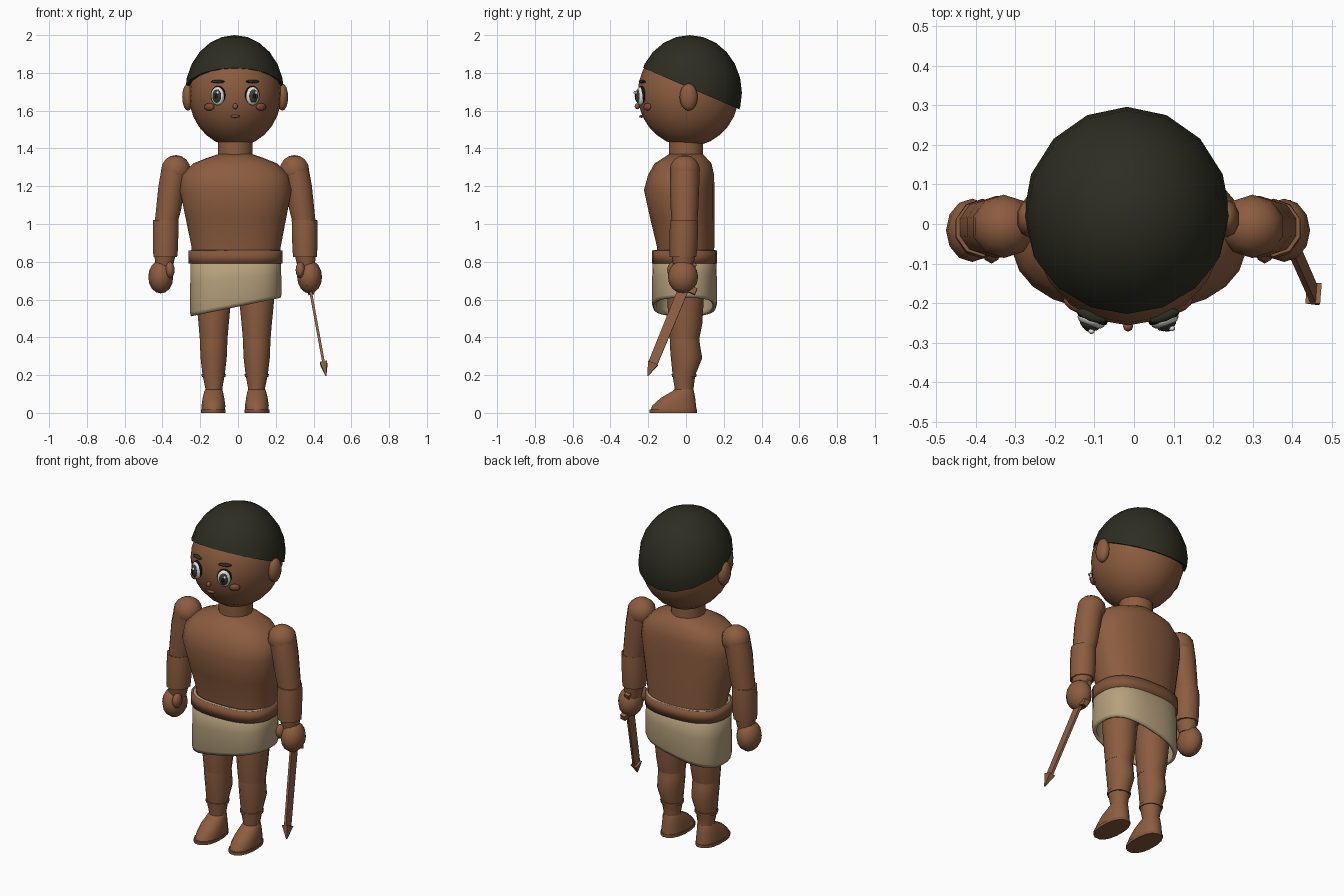
import bpy, bmesh, math
from mathutils import Matrix, Vector

if "Cube" in bpy.data.objects:
    bpy.data.objects.remove(bpy.data.objects["Cube"])

CX = -0.015          # body centre line (the sword shifts the bounding box)


def mat(name, rgb):
    m = bpy.data.materials.new(name)
    m.diffuse_color = (*rgb, 1)
    m.use_nodes = True
    m.node_tree.nodes["Principled BSDF"].inputs["Base Color"].default_value = m.diffuse_color
    return m


SKIN = mat("skin brown", (0.262, 0.108, 0.050))
BELT = mat("belt brown", (0.225, 0.092, 0.045))
WOOD = mat("wood brown", (0.260, 0.115, 0.058))
CLOTH = mat("tan cloth", (0.470, 0.355, 0.205))
HAIR = mat("hair dark", (0.026, 0.026, 0.016))
WHITE = mat("eye white", (0.75, 0.75, 0.73))
IRIS = mat("iris grey", (0.045, 0.045, 0.035))
BLACK = mat("pupil black", (0.006, 0.006, 0.006))
BLUSH = mat("cheek red brown", (0.215, 0.075, 0.038))
LIP = mat("lip brown", (0.230, 0.085, 0.055))


def finish(name, bm, material, angle=40):
    bmesh.ops.recalc_face_normals(bm, faces=bm.faces)
    me = bpy.data.meshes.new(name)
    bm.to_mesh(me)
    bm.free()
    me.materials.append(material)
    for p in me.polygons:
        p.use_smooth = True
    me.set_sharp_from_angle(angle=math.radians(angle))
    ob = bpy.data.objects.new(name, me)
    bpy.context.collection.objects.link(ob)
    return ob


def ball(name, loc, radii, material, seg=12, rings=8, rot=None):
    bm = bmesh.new()
    r = rot if rot else Matrix.Identity(4)
    m = Matrix.Translation(loc) @ r @ Matrix.Diagonal((*radii, 1))
    bmesh.ops.create_uvsphere(bm, u_segments=seg, v_segments=rings, radius=1, matrix=m)
    return finish(name, bm, material, 60)


def loft(name, rings, material, n=12, p=2.0, caps=True, zfun=None):
    """Stack of superellipse rings (x, y, z, rx, ry)."""
    bm = bmesh.new()
    loops = []
    for x, y, z, rx, ry in rings:
        loop = []
        for i in range(n):
            a = 2 * math.pi * (i + 0.5) / n
            c, s = math.cos(a), math.sin(a)
            px = x + rx * math.copysign(abs(c) ** (2 / p), c)
            py = y + ry * math.copysign(abs(s) ** (2 / p), s)
            loop.append(bm.verts.new((px, py, zfun(px, z) if zfun else z)))
        loops.append(loop)
    for a, b in zip(loops, loops[1:]):
        for i in range(n):
            j = (i + 1) % n
            bm.faces.new((a[i], a[j], b[j], b[i]))
    if caps:
        bm.faces.new(loops[0])
        bm.faces.new(loops[-1])
    return finish(name, bm, material)


def thicken(ob, t):
    md = ob.modifiers.new("wall", 'SOLIDIFY')
    md.thickness = t
    md.offset = -1


# Head and neck
ball("head", (CX, 0.012, 1.69), (0.246, 0.268, 0.28), SKIN, 20, 14)
loft("neck", [(CX, 0, 1.33, .093, .093), (CX, 0, 1.47, .093, .093)], SKIN, 16)

# Hair: a sphere cut by a plane that slopes down to the back
bm = bmesh.new()
bmesh.ops.create_uvsphere(bm, u_segments=16, v_segments=12, radius=1,
    matrix=Matrix.Translation((CX - .003, 0.02, 1.695)) @ Matrix.Diagonal((.262, .276, .305, 1)))
cut = bmesh.ops.bisect_plane(bm, geom=bm.verts[:] + bm.edges[:] + bm.faces[:],
    plane_co=(0, 0.02, 1.72), plane_no=(0, 0.43, 1), clear_inner=True)
bmesh.ops.holes_fill(bm, edges=[e for e in cut["geom_cut"] if isinstance(e, bmesh.types.BMEdge)])
finish("hair", bm, HAIR, 50)

# Face centre
ball("nose", (CX, -0.258, 1.623), (.013, .014, .016), SKIN, 8, 6)
ball("mouth", (CX, -0.236, 1.57), (.026, .012, .008), LIP, 10, 6)

for s, side in ((-1, "left"), (1, "right")):
    def X(off):
        return CX + s * off

    # Ears, cheeks and brows
    ball(f"{side}_ear", (X(.25), .014, 1.672), (.032, .048, .072), SKIN, 10, 8)
    yaw = Matrix.Rotation(s * 0.36, 4, 'Z')
    ball(f"{side}_cheek", (X(.137), -.205, 1.62), (.031, .014, .02), BLUSH, 10, 6,
         Matrix.Rotation(s * 0.6, 4, 'Z'))
    ball(f"{side}_brow", (X(.092), -.232, 1.754), (.039, .014, .009), HAIR, 10, 6, yaw)

    # Eyes: layered thin ellipsoids facing slightly outwards
    out = yaw @ Vector((0, -1, 0))
    right = yaw @ Vector((1, 0, 0))
    base = Vector((X(.09), -.236, 1.677))
    ball(f"{side}_lash", base + Vector((0, 0, .006)), (.041, .018, .049), BLACK, 14, 8, yaw)
    ball(f"{side}_eye_white", base + out * .007, (.037, .020, .049), WHITE, 14, 8, yaw)
    ball(f"{side}_iris", base + out * .016, (.027, .019, .037), IRIS, 12, 8, yaw)
    ball(f"{side}_pupil", base + out * .022, (.015, .016, .022), BLACK, 10, 6, yaw)
    ball(f"{side}_eye_glint", base + out * .034 + right * .010 + Vector((0, 0, .018)),
         (.008, .007, .009), WHITE, 8, 6, yaw)

    # Arms
    ball(f"{side}_shoulder", (X(.314), -.006, 1.285), (.082, .08, .08), SKIN, 10, 8)
    loft(f"{side}_upper_arm", [(X(.37), -.008, .98, .062, .066), (X(.352), -.008, 1.08, .07, .073),
         (X(.336), -.008, 1.2, .074, .078), (X(.318), -.006, 1.29, .076, .078)], SKIN, 10)
    loft(f"{side}_forearm", [(X(.37), -.016, .825, .066, .07), (X(.369), -.014, .86, .069, .073),
         (X(.368), -.012, .95, .071, .076), (X(.367), -.01, 1.02, .071, .072)], SKIN, 10)
    loft(f"{side}_wrist", [(X(.376), -.014, .76, .045, .05), (X(.372), -.014, .83, .058, .062)], SKIN, 10)
    ball(f"{side}_hand", (X(.394), -.016, .72), (.066, .08, .088), SKIN, 12, 8)
    ball(f"{side}_thumb", (X(.345), -.065, .757), (.025, .035, .043), SKIN, 8, 6)

    # Legs
    loft(f"{side}_thigh", [(X(.114), -.008, .39, .075, .078), (X(.114), -.004, .47, .082, .09),
         (X(.114), -.002, .6, .095, .096), (X(.114), 0, .78, .1, .1)], SKIN, 14)
    loft(f"{side}_shin", [(X(.113), -.01, .10, .046, .05), (X(.113), -.01, .13, .046, .05),
         (X(.114), -.011, .2, .06, .06), (X(.114), .003, .29, .071, .083),
         (X(.114), -.006, .36, .074, .08), (X(.114), -.008, .4, .074, .077)], SKIN, 14)
    loft(f"{side}_shin_band", [(X(.114), -.01, .19, .064, .064),
         (X(.114), -.01, .205, .066, .066)], SKIN, 14)

    # Feet with thin soles
    loft(f"{side}_sole", [(X(.116), -.068, 0, .067, .128), (X(.116), -.068, .018, .067, .128)],
         BELT, 16, 2.3)
    loft(f"{side}_foot", [(X(.115), -.066, .015, .063, .124), (X(.115), -.062, .04, .064, .117),
         (X(.115), -.042, .08, .058, .092), (X(.114), -.015, .115, .05, .058),
         (X(.114), -.01, .125, .045, .05)], SKIN, 16, 2.2)

# Torso: flat back, full chest
loft("torso", [(CX + .005, 0, .80, .232, .148), (CX + .005, -.002, .88, .238, .153),
     (CX + .004, -.02, 1.03, .268, .171), (CX + .003, -.036, 1.18, .298, .188),
     (CX, -.026, 1.26, .285, .176), (CX, -.016, 1.32, .225, .152),
     (CX, -.006, 1.35, .15, .115), (CX, 0, 1.37, .09, .09)], SKIN, 24, 2.3)

# Wrapped cloth with a slanted hem, and the belt
loft("hips", [(CX, -.005, .68, .20, .13), (CX, -.005, .82, .228, .148)], SKIN, 20, 2.4)


def hem(x, z):
    slant = 0.51 + 0.1 * (x + 0.255) / 0.485
    return slant + (0.862 - slant) * z


skirt = loft("cloth_wrap", [(-.012, -.008, 0, .238, .165), (-.012, -.008, .07, .244, .172),
     (-.012, -.008, .5, .242, .172), (-.012, -.008, 1, .238, .166)],
     CLOTH, 28, 2.6, False, hem)
thicken(skirt, 0.018)
belt = loft("belt", [(-.014, -.008, .79, .25, .174), (-.014, -.008, .86, .25, .174)],
            BELT, 28, 2.5, False)
thicken(belt, 0.014)

# Wooden sword in the right hand, built along its own axis
grip, tip = Vector((.374, .005, .70)), Vector((.466, -.203, .195))
down = (tip - grip).normalized()
thin = Vector((0, 1, 0)).cross(down).normalized()
wide = down.cross(thin)
length = (tip - grip).length
frame = Matrix.Translation(grip) @ Matrix((thin, wide, down)).transposed().to_4x4()


def stick(name, start, end, w0, t0, w1, t1):
    bm = bmesh.new()
    bmesh.ops.create_cube(bm, size=1)
    for v in bm.verts:
        t, w = (t1, w1) if v.co.z > 0 else (t0, w0)
        v.co = frame @ Vector((v.co.x * t, v.co.y * w, start if v.co.z < 0 else end))
    finish(name, bm, WOOD, 20)


stick("sword_handle", -.10, .05, .03, .03, .03, .03)
stick("sword_guard", .02, .055, .135, .03, .135, .03)
stick("sword_blade", .04, length - .07, .056, .014, .05, .014)
stick("sword_tip", length - .075, length, .056, .038, .004, .004)
